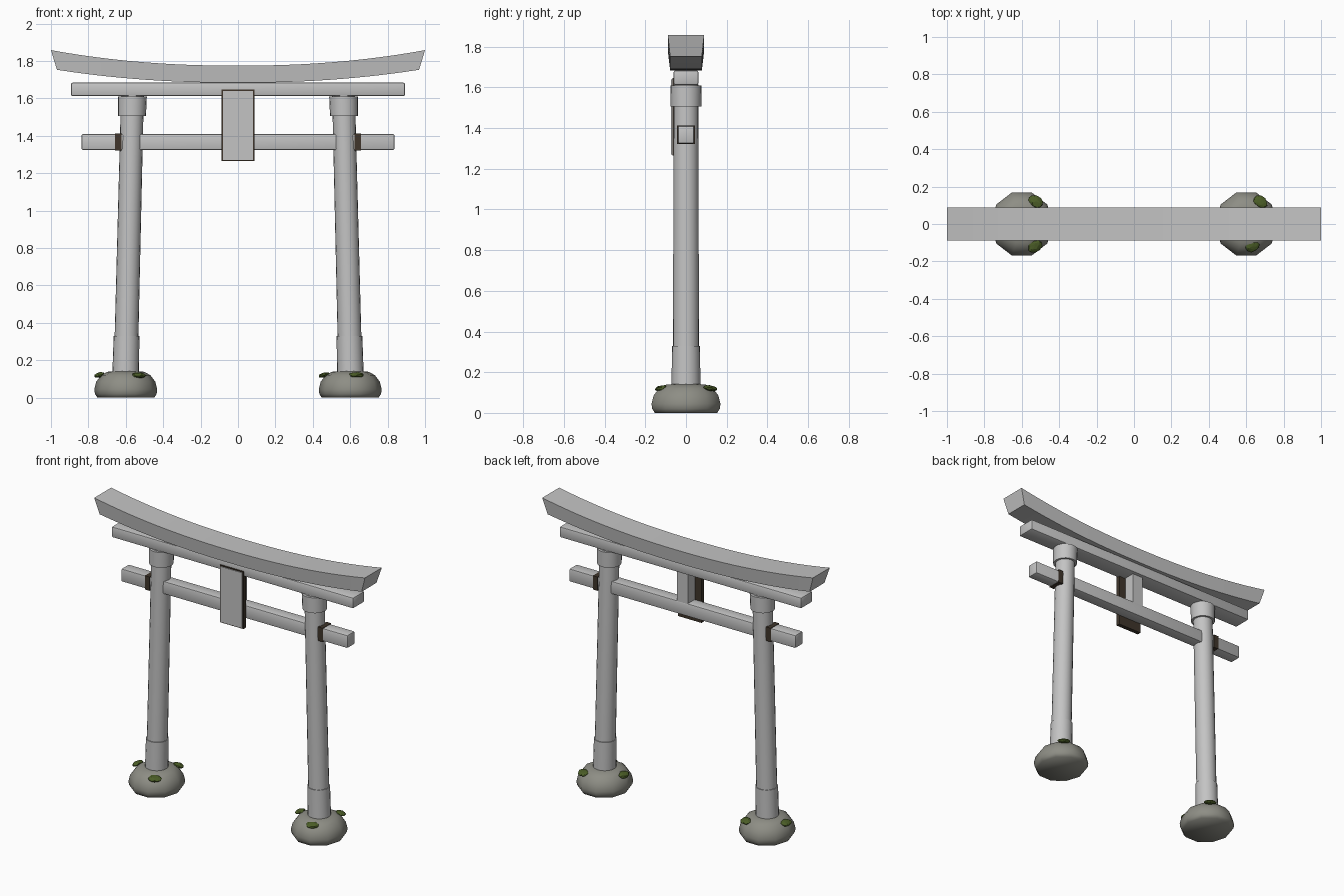
import bpy, bmesh, random
from math import cos, sin, pi, radians
from mathutils import Vector

random.seed(4)
cube = bpy.data.objects.get("Cube")
if cube:
    bpy.data.objects.remove(cube, do_unlink=True)


def material(name, r, g, b):
    m = bpy.data.materials.new(name)
    m.use_nodes = True
    m.diffuse_color = (r, g, b, 1)
    m.node_tree.nodes["Principled BSDF"].inputs["Base Color"].default_value = (r, g, b, 1)
    return m


GREY = material("pale grey stone", 0.55, 0.55, 0.55)
ROCK = material("base rock", 0.27, 0.27, 0.235)
MOSS = material("moss green", 0.07, 0.11, 0.02)
WOOD = material("dark brown wood", 0.05, 0.036, 0.024)


def finish(name, bm, mat, smooth=None):
    bmesh.ops.recalc_face_normals(bm, faces=bm.faces)
    me = bpy.data.meshes.new(name)
    bm.to_mesh(me)
    bm.free()
    me.materials.append(mat)
    if smooth:
        me.polygons.foreach_set("use_smooth", [True] * len(me.polygons))
        me.set_sharp_from_angle(angle=radians(smooth))
    ob = bpy.data.objects.new(name, me)
    bpy.context.scene.collection.objects.link(ob)
    return ob


def box(name, lo, hi, mat, bevel=0):
    bm = bmesh.new()
    bmesh.ops.create_cube(bm, size=1)
    lo, hi = Vector(lo), Vector(hi)
    for v in bm.verts:
        v.co = (lo + hi) / 2 + v.co * (hi - lo)
    if bevel:
        bmesh.ops.bevel(bm, geom=list(bm.edges), offset=bevel, segments=2,
                        profile=0.5, affect='EDGES')
    return finish(name, bm, mat, 40 if bevel else None)


def loft(name, loops, mat, smooth):
    """Skin a list of equal-length point loops and cap both ends."""
    bm = bmesh.new()
    rows = [[bm.verts.new(p) for p in loop] for loop in loops]
    n = len(rows[0])
    for a, b in zip(rows, rows[1:]):
        for i in range(n):
            j = (i + 1) % n
            bm.faces.new((a[i], a[j], b[j], b[i]))
    bm.faces.new(rows[0])
    bm.faces.new(rows[-1])
    return finish(name, bm, mat, smooth)


def ring(cx, z, r, n, stretch=1.0):
    return [(cx + r * cos(2 * pi * i / n), stretch * r * sin(2 * pi * i / n), z)
            for i in range(n)]


# Curved top lintel: trapezoid section swept along the upward bow
sections = []
for k in range(25):
    t = k / 12 - 1
    rise = abs(t) ** 2.2
    top, low = 1.775 + 0.083 * rise, 1.684 + 0.069 * rise
    sections.append([(t, -0.089, top), (t, 0.089, top),
                     (t * 0.968, 0.078, low), (t * 0.968, -0.078, low)])
loft("top_lintel", sections, GREY, 30)

# Straight beams and centre strut
box("under_lintel", (-0.893, -0.061, 1.612), (0.893, 0.061, 1.684), GREY, 0.009)
box("tie_beam", (-0.836, -0.04, 1.324), (0.836, 0.04, 1.41), GREY, 0.008)
box("centre_strut", (-0.04, -0.038, 1.40), (0.04, 0.038, 1.62), GREY)

# Blank tablet: brown board with a grey face
box("tablet_board", (-0.087, -0.067, 1.264), (0.087, -0.04, 1.647), WOOD)
box("tablet_face", (-0.08, -0.073, 1.271), (0.08, -0.066, 1.64), GREY)


# Leaning pillars with sleeves, collars, wedges, rocks and moss
def lean(z):
    return 0.604 - 0.0245 * z


def tube(name, side, z0, z1, r0, r1):
    loft(name, [ring(side * lean(z), z, r, 20) for z, r in ((z0, r0), (z1, r1))], GREY, 40)


ROCK_PROFILE = ((0.0, 0.152), (0.02, 0.165), (0.045, 0.168), (0.085, 0.158),
                (0.12, 0.132), (0.138, 0.1), (0.142, 0.06))

for label, side in (("left", 1), ("right", -1)):
    tube(label + "_pillar", side, 0.12, 1.615, 0.064, 0.061)
    tube(label + "_sleeve", side, 0.12, 0.33, 0.071, 0.069)
    tube(label + "_collar", side, 1.507, 1.61, 0.075, 0.077)

    xs = sorted((side * 0.622, side * 0.657))
    box(label + "_wedge", (xs[0], -0.044, 1.321), (xs[1], 0.044, 1.413), WOOD)

    loft(label + "_base_rock",
         [ring(side * 0.6, z, r, 10, 1.06) for z, r in ROCK_PROFILE], ROCK, 60)

    offsets = ((0.075, 0.12), (0.032 if side > 0 else 0.07, -0.12), (-0.142, 0.0))
    for i, (dx, dy) in enumerate(offsets):
        bm = bmesh.new()
        bmesh.ops.create_icosphere(bm, subdivisions=2, radius=1)
        along = Vector((dx, dy, 0)).normalized()
        across = Vector((-along.y, along.x, 0))
        for v in bm.verts:
            c = v.co * random.uniform(0.88, 1.08)
            v.co = (Vector((side * 0.6 + dx, dy, 0.121)) + along * c.x * 0.03
                    + across * c.y * 0.042 + Vector((0, 0, c.z * 0.014 - c.x * 0.006)))
        finish(f"{label}_moss_{i + 1}", bm, MOSS)
